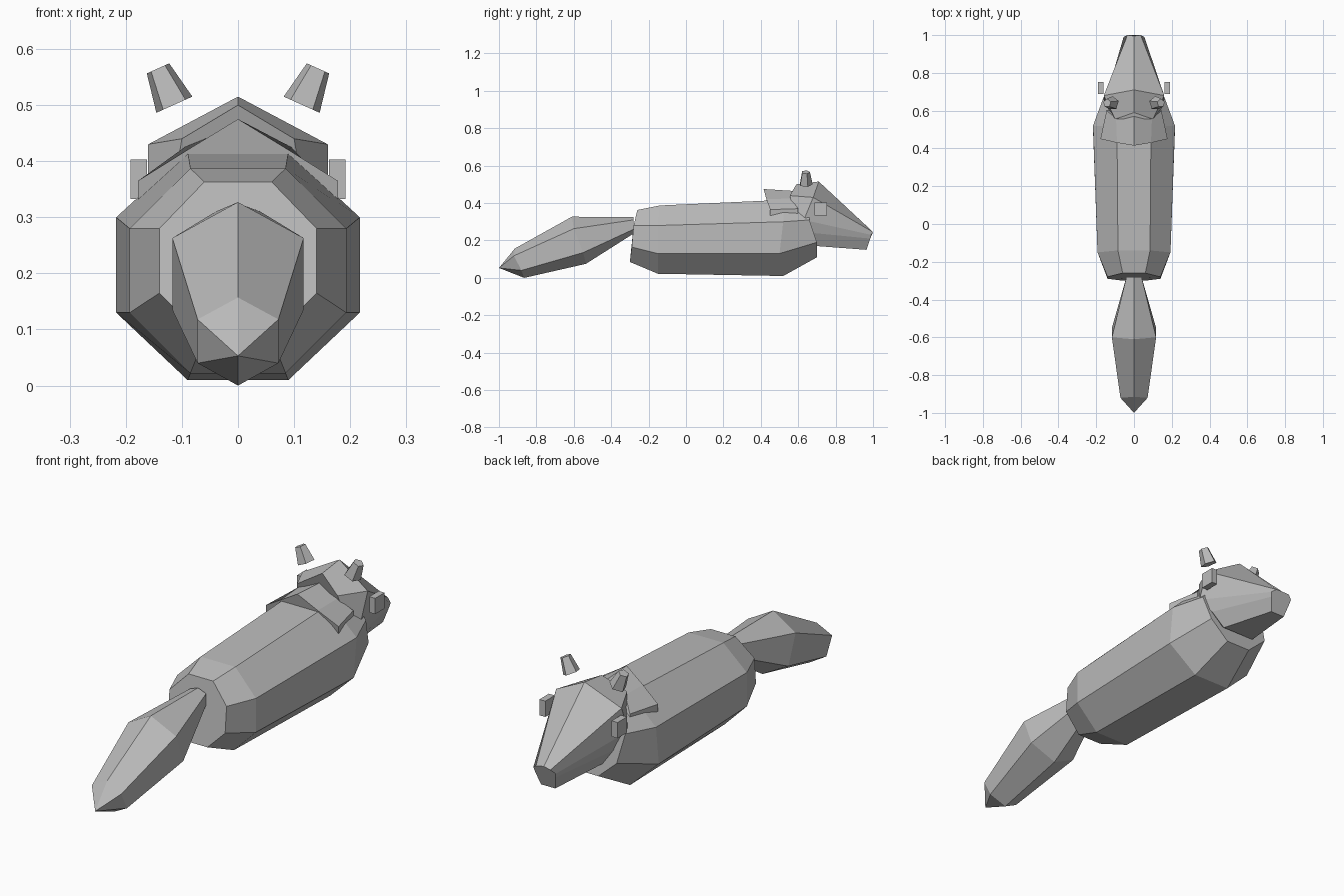
import bpy
import bmesh
from mathutils import Vector

default_cube = bpy.data.objects.get("Cube")
if default_cube:
    bpy.data.objects.remove(default_cube, do_unlink=True)

# Single flat grey for the whole animal
grey = bpy.data.materials.new("plain grey")
grey.use_nodes = True
GREY_COLOUR = (0.5, 0.5, 0.5, 1)
grey.diffuse_color = GREY_COLOUR
grey.node_tree.nodes["Principled BSDF"].inputs["Base Color"].default_value = GREY_COLOUR


def finish(name, bm):
    """Turn a bmesh into a flat-shaded object."""
    bmesh.ops.recalc_face_normals(bm, faces=bm.faces[:])
    mesh = bpy.data.meshes.new(name)
    bm.to_mesh(mesh)
    bm.free()
    mesh.materials.append(grey)
    obj = bpy.data.objects.new(name, mesh)
    bpy.context.collection.objects.link(obj)
    return obj


def full_ring(half):
    """Mirror a half section, running from top to bottom, into a closed ring."""
    mirrored = [(-x, y, z) for x, y, z in reversed(half) if x > 0]
    return half + mirrored


def loft(name, halves, tip=None):
    """Skin a row of mirrored sections; end in a point when a tip is given."""
    bm = bmesh.new()
    rings = [[bm.verts.new(p) for p in full_ring(half)] for half in halves]
    count = len(rings[0])
    for near, far in zip(rings, rings[1:]):
        for i in range(count):
            j = (i + 1) % count
            bm.faces.new((near[i], near[j], far[j], far[i]))
    bm.faces.new(rings[0])
    if tip:
        point = bm.verts.new(tip)
        for i in range(count):
            bm.faces.new((rings[-1][i], rings[-1][(i + 1) % count], point))
    else:
        bm.faces.new(rings[-1])
    return finish(name, bm)


# Body: eight-sided barrel, tapered at both ends
loft("body", [
    [(.06, -.26, .363), (.14, -.28, .28), (.14, -.29, .165), (.06, -.3, .085)],
    [(.085, -.14, .387), (.193, -.15, .28), (.193, -.15, .13), (.085, -.15, .022)],
    [(.09, .52, .417), (.217, .52, .3), (.217, .5, .13), (.09, .52, .01)],
    [(.09, .66, .4), (.165, .66, .31), (.15, .7, .19), (.06, .7, .11)],
])

# Tail: six-sided, swelling in the middle and ending in a point
loft("tail", [
    [(0, -.28, .325), (.04, -.28, .31), (.04, -.28, .26), (0, -.28, .237)],
    [(0, -.61, .327), (.117, -.6, .263), (.117, -.55, .135), (0, -.535, .075)],
    [(0, -.915, .157), (.072, -.92, .118), (.072, -.88, .04), (0, -.865, 0)],
], tip=(0, -1, .053))

# Head: ridged skull, wide cheeks and tapering snout
loft("head", [
    [(0, .59, .5), (.1, .555, .44), (.11, .57, .38), (.12, .62, .3), (.07, .66, .2)],
    [(0, .71, .515), (.16, .68, .43), (.16, .63, .31), (.13, .68, .24), (.08, .7, .17)],
    [(0, .995, .25), (.035, 1, .245), (.055, .99, .23), (.05, .985, .21), (.035, .965, .15)],
])

# Neck ruff: wedge lying over the shoulders
loft("neck_ruff", [
    [(0, .415, .475), (.09, .43, .42), (.178, .45, .365), (.178, .45, .333)],
    [(0, .57, .465), (.095, .56, .425), (.145, .6, .37), (.145, .6, .345)],
])

# Eyes and ears, one on each side
for label, side in (("left", 1), ("right", -1)):
    bm = bmesh.new()
    bmesh.ops.create_cube(bm, size=1)
    bmesh.ops.scale(bm, vec=(.029, .066, .07), verts=bm.verts[:])
    eye = finish(label + "_eye", bm)
    eye.location = (.177 * side, .72, .368)

    bm = bmesh.new()
    bmesh.ops.create_cone(bm, cap_ends=True, segments=5,
                          radius1=.037, radius2=.023, depth=.071)
    ear = finish(label + "_ear", bm)
    ear.location = (.128 * side, .64, .533)
    lean = Vector((.45 * side, 0, 1))
    ear.rotation_euler = Vector((0, 0, 1)).rotation_difference(lean).to_euler()
